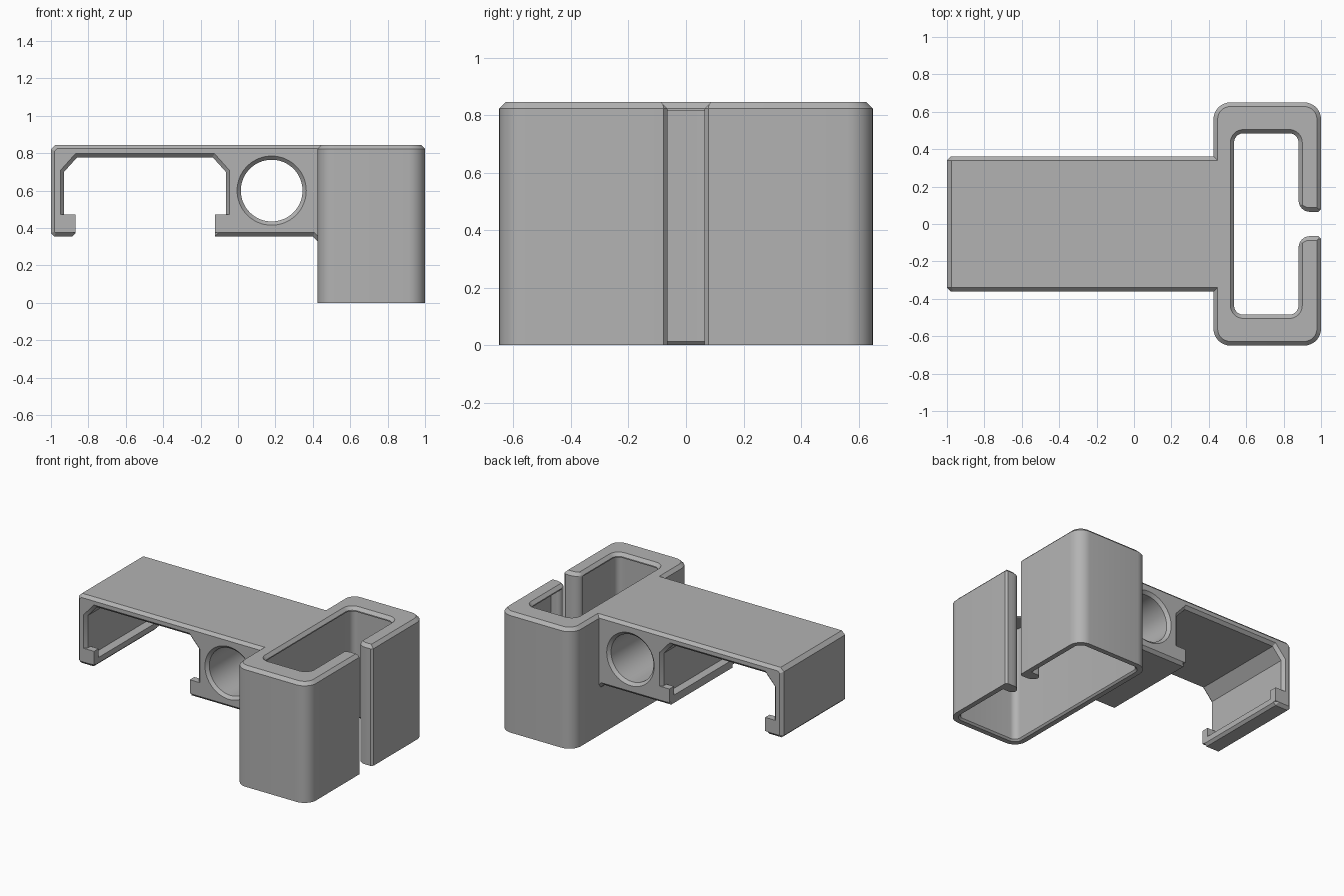
import bpy, bmesh, math

if "Cube" in bpy.data.objects:
    bpy.data.objects.remove(bpy.data.objects["Cube"], do_unlink=True)

GREY = bpy.data.materials.new("matte_grey")
GREY.use_nodes = True
tone = (0.45, 0.45, 0.45, 1)
GREY.diffuse_color = tone
GREY.node_tree.nodes["Principled BSDF"].inputs["Base Color"].default_value = tone

TOP, CHAMFER, HALF = 0.845, 0.022, 0.36   # top height, edge chamfer, half arm width


def rounded(x0, x1, y0, y1, r, seg=8):
    """Counter-clockwise rounded rectangle."""
    corners = [(x1 - r, y1 - r), (x0 + r, y1 - r), (x0 + r, y0 + r), (x1 - r, y0 + r)]
    return [(cx + r * math.cos((q + i / seg) * math.pi / 2),
             cy + r * math.sin((q + i / seg) * math.pi / 2))
            for q, (cx, cy) in enumerate(corners) for i in range(seg + 1)]


def finish(name, bm):
    bmesh.ops.recalc_face_normals(bm, faces=bm.faces[:])
    me = bpy.data.meshes.new(name)
    bm.to_mesh(me)
    bm.free()
    me.materials.append(GREY)
    ob = bpy.data.objects.new(name, me)
    bpy.context.collection.objects.link(ob)
    return ob


def loft(name, loops, ring=False):
    """Skin equal-length loops of 3D points; cap them or join last to first."""
    bm = bmesh.new()
    rows = [[bm.verts.new(p) for p in loop] for loop in loops]
    n = len(rows[0])
    for a, b in list(zip(rows, rows[1:])) + ([(rows[-1], rows[0])] if ring else []):
        for i in range(n):
            j = (i + 1) % n
            bm.faces.new((a[i], a[j], b[j], b[i]))
    if not ring:
        bm.faces.new(rows[0])
        bm.faces.new(rows[-1])
    return finish(name, bm)


def at(points, z):
    return [(x, y, z) for x, y in points]


def activate(ob):
    bpy.ops.object.select_all(action='DESELECT')
    ob.select_set(True)
    bpy.context.view_layer.objects.active = ob


def cut(ob, cutter):
    mod = ob.modifiers.new("cut", 'BOOLEAN')
    mod.operation, mod.solver, mod.object = 'DIFFERENCE', 'EXACT', cutter
    activate(ob)
    bpy.ops.object.modifier_apply(modifier=mod.name)


def smooth(ob):
    activate(ob)
    bpy.ops.object.shade_smooth_by_angle(angle=math.radians(30))


# Sleeve: thin walls below a top plate with a chamfered opening
def outer(inset):
    return rounded(0.425 + inset, 1 - inset, -0.65 + inset, 0.65 - inset, 0.09 - inset)


def opening(grow):
    return rounded(0.535 - grow, 0.88 + grow, -0.485 - grow, 0.485 + grow, 0.05 + grow)


shoulder = TOP - CHAMFER
sleeve = loft("sleeve", [
    at(outer(0), 0), at(outer(0), shoulder), at(outer(CHAMFER), TOP),
    at(opening(0.02), TOP), at(opening(0), shoulder), at(opening(0), 0.815),
    at(outer(0.047), 0.815), at(outer(0.047), 0.012), at(outer(0.035), 0)], ring=True)

# Thickened lips on both sides of the slot
lips = [loft("slot_lip_" + side, [at(rounded(0.885, 0.985, y0, y0 + 0.1, 0.03), z)
                                  for z in (0, 0.818)])
        for side, y0 in (("back", 0.04), ("front", -0.14))]

# Slot cutter: rounded inner mouth, flared at the top
half = [(1.05, 0.078), (1.0, 0.078), (0.985, 0.065), (0.94, 0.065)]
half += [(0.94 - 0.06 * math.sin(a), 0.125 - 0.06 * math.cos(a))
         for a in (math.pi / 12 * i for i in range(1, 7))]
half.append((0.86, 0.125))


def slot(flare):
    side = [(x, y + flare) for x, y in half]
    return side + [(x, -y) for x, y in reversed(side)]


slot_cutter = loft("slot_cutter", [at(slot(0), -0.1), at(slot(0), shoulder),
                                   at(slot(CHAMFER), TOP), at(slot(0.05), TOP + 0.028)])
for part in [sleeve] + lips:
    cut(part, slot_cutter)
    smooth(part)

# Arm: clip-shaped side profile, extruded across and chamfered on both faces
profile = [(-1, 0.82), (-0.975, TOP), (0.46, TOP), (0.46, 0.3), (0.425, 0.33),
           (0.4, 0.355), (-0.123, 0.355), (-0.123, 0.41), (-0.065, 0.41),
           (-0.065, 0.7), (-0.135, 0.778), (-0.86, 0.778), (-0.93, 0.7),
           (-0.93, 0.41), (-0.868, 0.41), (-0.868, 0.372), (-0.885, 0.355),
           (-0.983, 0.355), (-1, 0.372)]
arm = loft("clip_arm", [[(x, y, z) for x, z in profile] for y in (-HALF, HALF)])
bm = bmesh.new()
bm.from_mesh(arm.data)
rims = [e for e in bm.edges if abs(e.verts[0].co.y - e.verts[1].co.y) < 0.01]
bmesh.ops.bevel(bm, geom=rims, offset=0.02, offset_type='OFFSET', segments=1,
                affect='EDGES', clamp_overlap=False)
bm.to_mesh(arm.data)
bm.free()


# Round through-hole with chamfered rims
def circle(r, y):
    return [(0.18 + r * math.cos(t), y, 0.6 + r * math.sin(t))
            for t in (math.tau * i / 64 for i in range(64))]


hole_cutter = loft("hole_cutter", [circle(0.205, -HALF - 0.02), circle(0.165, -HALF + 0.02),
                                   circle(0.165, HALF - 0.02), circle(0.205, HALF + 0.02)])
cut(arm, hole_cutter)
smooth(arm)

for helper in (slot_cutter, hole_cutter):
    bpy.data.objects.remove(helper, do_unlink=True)

# Raised stops at both ends of the two clip rails
for end, y0 in (("front", -HALF), ("back", HALF - 0.05)):
    for side, x0, x1 in (("right", -0.975, -0.868), ("left", -0.123, -0.03)):
        box = [(x0, y0), (x1, y0), (x1, y0 + 0.05), (x0, y0 + 0.05)]
        loft(f"{end}_{side}_rail_stop", [at(box, 0.376), at(box, 0.472)])
